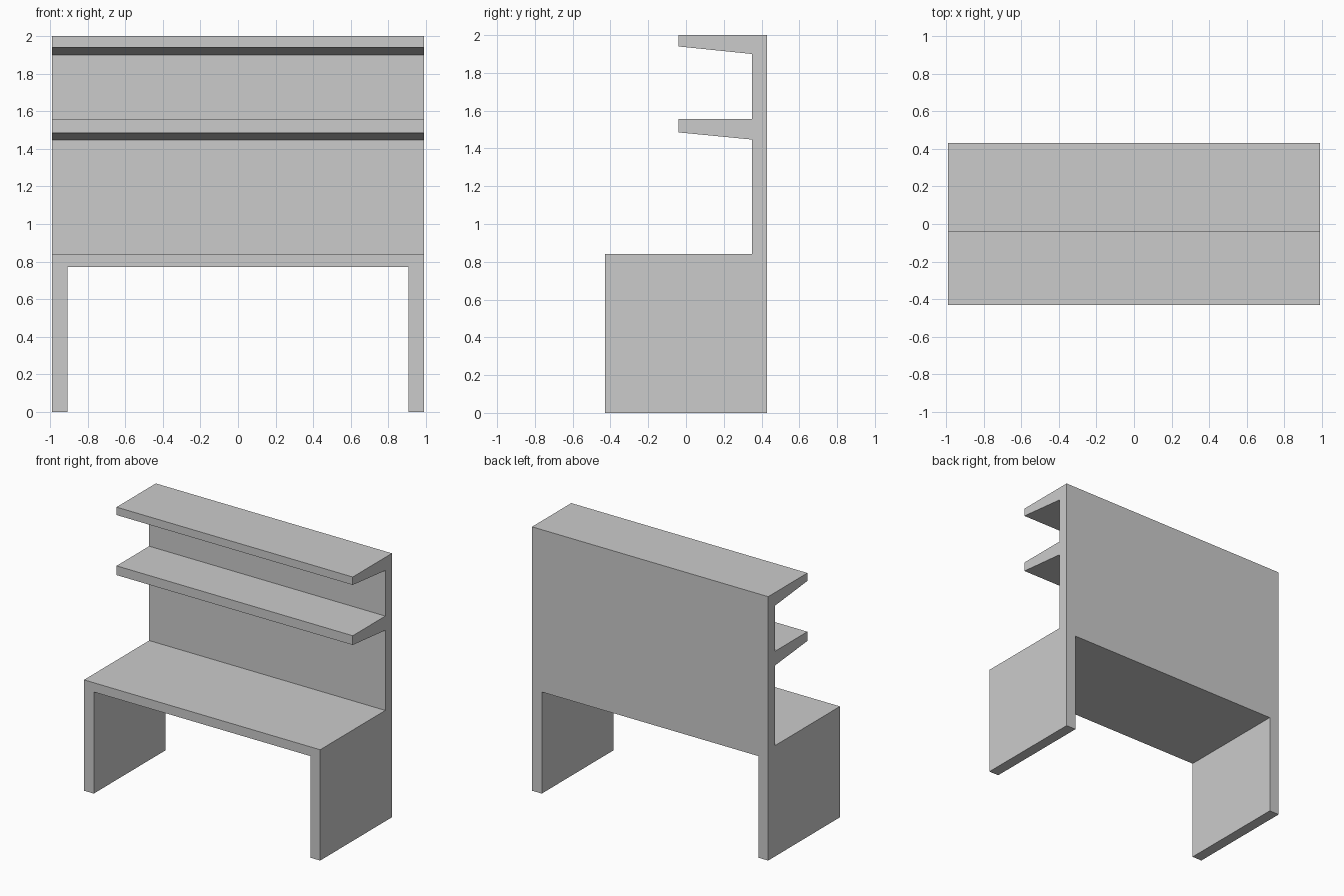
import bpy

if "Cube" in bpy.data.objects:
    bpy.data.objects.remove(bpy.data.objects["Cube"])

HALF_WIDTH = 0.99


def extruded_profile(name, profile, half_width):
    """Extrude a (y, z) outline along x, centred on x = 0."""
    n = len(profile)
    verts = [(x, y, z) for x in (-half_width, half_width) for y, z in profile]
    faces = [tuple(reversed(range(n))), tuple(range(n, 2 * n))]
    faces += [(i, (i + 1) % n, (i + 1) % n + n, i + n) for i in range(n)]
    mesh = bpy.data.meshes.new(name)
    mesh.from_pydata(verts, [], faces)
    obj = bpy.data.objects.new(name, mesh)
    bpy.context.collection.objects.link(obj)
    return obj


def shelf_outline(top, front_bottom, back_bottom):
    """Tapered shelf, from its lower back corner round to its upper back corner."""
    return [(0.35, back_bottom), (-0.04, front_bottom), (-0.04, top), (0.35, top)]


# Desk, back panel and two tapered shelves as one side outline
outline = [(-0.43, 0), (0.43, 0), (0.43, 2.0)]
top_shelf = shelf_outline(2.0, 1.94, 1.90)
outline += list(reversed(top_shelf[:3]))
outline += list(reversed(shelf_outline(1.555, 1.485, 1.447)))
outline += [(0.35, 0.84), (-0.43, 0.84)]
desk = extruded_profile("desk_with_shelves", outline, HALF_WIDTH)

# Knee space cut right through, leaving two side panels as legs
knee_space = extruded_profile(
    "knee_space_cutter", [(-0.6, -0.2), (0.6, -0.2), (0.6, 0.77), (-0.6, 0.77)], 0.908)
knee_space.hide_render = True

cut = desk.modifiers.new("knee_space", 'BOOLEAN')
cut.operation = 'DIFFERENCE'
cut.solver = 'EXACT'
cut.object = knee_space
bpy.context.view_layer.objects.active = desk
bpy.ops.object.modifier_apply(modifier=cut.name)
bpy.data.objects.remove(knee_space)
